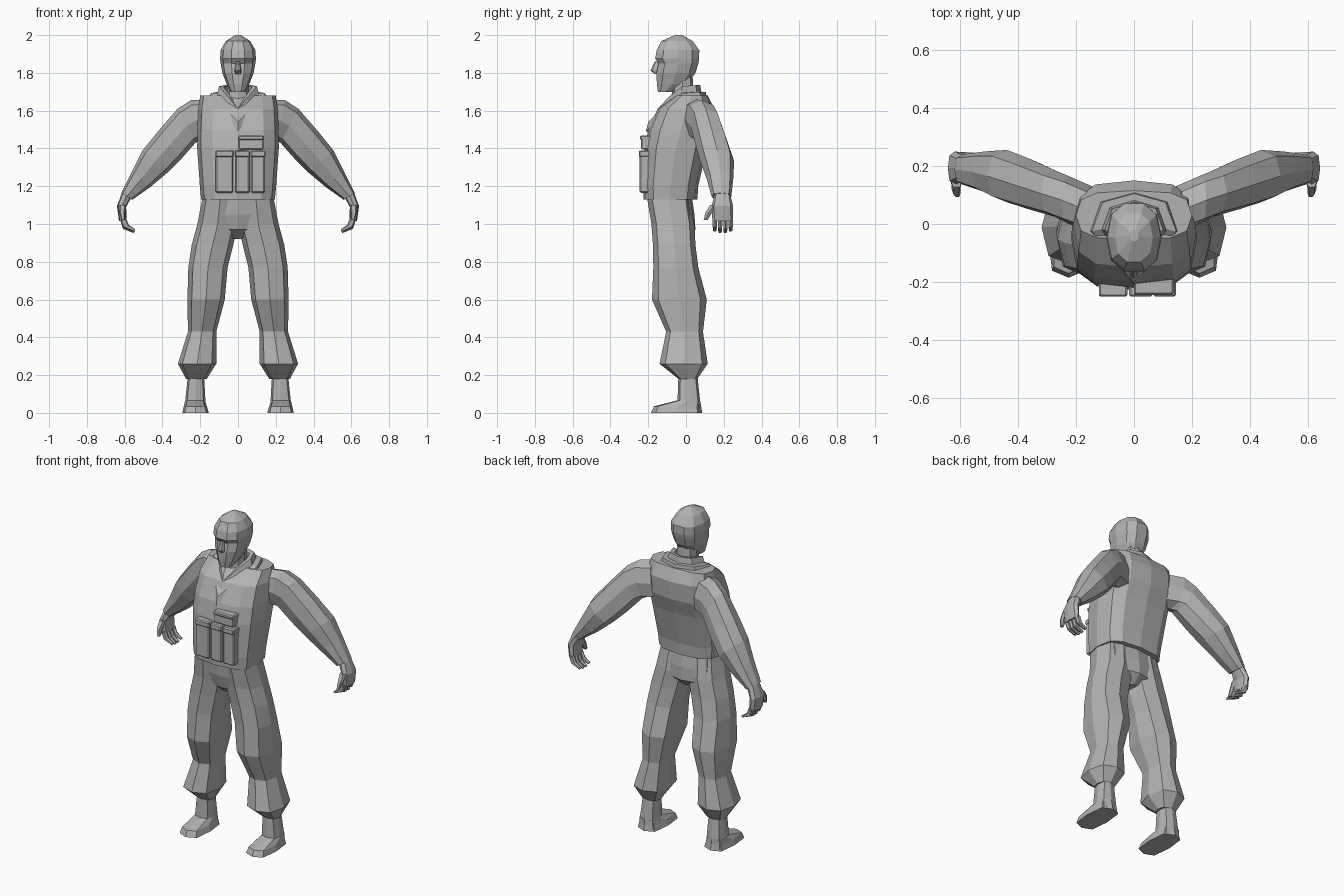
import bpy, bmesh
from math import sin, cos, tau, copysign

if "Cube" in bpy.data.objects:
    bpy.data.objects.remove(bpy.data.objects["Cube"])

grey = bpy.data.materials.new("plain_grey")
grey.use_nodes = True
grey.diffuse_color = (0.45, 0.45, 0.45, 1)
grey.node_tree.nodes["Principled BSDF"].inputs["Base Color"].default_value = grey.diffuse_color


def finish(name, bm):
    bmesh.ops.recalc_face_normals(bm, faces=bm.faces)
    mesh = bpy.data.meshes.new(name)
    bm.to_mesh(mesh)
    bm.free()
    mesh.materials.append(grey)
    obj = bpy.data.objects.new(name, mesh)
    bpy.context.collection.objects.link(obj)
    return obj


def skin(name, rings, closed=False):
    """Bridge rings of points; cap the ends, or join last to first."""
    bm = bmesh.new()
    rows = [[bm.verts.new(p) for p in ring] for ring in rings]
    n = len(rows[0])
    pairs = list(zip(rows, rows[1:]))
    if closed:
        pairs.append((rows[-1], rows[0]))
    else:
        bm.faces.new(rows[0])
        bm.faces.new(rows[-1])
    for a, b in pairs:
        for i in range(n):
            j = (i + 1) % n
            bm.faces.new((a[i], a[j], b[j], b[i]))
    return finish(name, bm)


def ring(xa, za, xb, zb, y0, y1, n, power, s):
    """Rounded section between two points in xz and two depths in y."""
    pts = []
    for i in range(n):
        c, d = (copysign(abs(f) ** (2 / power), f) if abs(f) > 1e-6 else 0
                for f in (cos(tau * i / n), sin(tau * i / n)))
        u = (c + 1) / 2
        pts.append((s * (xa + (xb - xa) * u), y0 + (y1 - y0) * (d + 1) / 2,
                    za + (zb - za) * u))
    return pts


def limb(name, sections, n=8, power=2.6, s=1):
    return skin(name, [ring(*r, n, power, s) for r in sections])


def stack(name, levels, n=8, power=2.6, s=1):
    """Level sections: z, x from, x to, y from, y to."""
    return limb(name, [(a, z, b, z, c, d) for z, a, b, c, d in levels], n, power, s)


def centred(name, levels, n=8, power=2.6):
    """Level sections about x = 0: z, half width, y from, y to."""
    return stack(name, [(z, -w, w, c, d) for z, w, c, d in levels], n, power)


def box(name, x0, x1, y0, y1, z0, z1, bevel=0.006):
    bm = bmesh.new()
    bmesh.ops.create_cube(bm, size=1)
    for v in bm.verts:
        v.co = ((x0 + x1) / 2 + v.co.x * (x1 - x0),
                (y0 + y1) / 2 + v.co.y * (y1 - y0),
                (z0 + z1) / 2 + v.co.z * (z1 - z0))
    bmesh.ops.bevel(bm, geom=bm.edges[:], offset=bevel, segments=1, affect="EDGES")
    return finish(name, bm)


# Head, nose and neck
centred("head", [
    (1.70, .04, -.15, -.07), (1.74, .06, -.158, .01), (1.80, .083, -.16, .055),
    (1.85, .092, -.15, .07), (1.875, .095, -.168, .075), (1.92, .092, -.16, .075),
    (1.968, .065, -.135, .04), (2.0, .015, -.06, -.02)], n=10, power=2.4)
centred("nose", [(1.86, .01, -.166, -.13), (1.812, .018, -.188, -.13),
                 (1.795, .018, -.165, -.13)], power=2)
centred("neck", [(1.58, .07, -.08, .06), (1.70, .058, -.075, .04),
                 (1.78, .058, -.075, .035)])

# Vest
centred("vest", [
    (1.13, .195, -.225, .06), (1.2, .202, -.228, .065), (1.4, .216, -.218, .11),
    (1.5, .215, -.2, .145), (1.61, .21, -.15, .15), (1.68, .2, -.055, .115)],
    n=12, power=3)

# Scarf: pointed front, raised around the neck
HALF = [(0, -1, 0), (.5, -.5, .48), (1, .15, .95), (.75, .8, 1), (0, 1, 1)]
OUTLINE = HALF + [(-x, y, t) for x, y, t in HALF[-2:0:-1]]


def scarf(name, bands):
    skin(name, [[(w * x, y0 + (y1 - y0) * (y + 1) / 2, zf + (zb - zf) * t)
                 for x, y, t in OUTLINE] for w, y0, y1, zf, zb in bands], closed=True)


scarf("scarf_outer", [(.16, -.212, .11, 1.49, 1.66), (.145, -.2, .105, 1.54, 1.70),
                      (.11, -.15, .08, 1.59, 1.70), (.1, -.1, .06, 1.5, 1.6)])
scarf("scarf_inner", [(.115, -.17, .085, 1.56, 1.68), (.1, -.15, .075, 1.61, 1.735),
                      (.075, -.11, .05, 1.62, 1.73), (.07, -.09, .04, 1.55, 1.64)])

# Chest pouches with flaps
for i, (a, b) in enumerate([(-.118, -.026), (-.014, .06), (.07, .142)]):
    box(f"pouch_{i + 1}", a, b, -.245, -.18, 1.165, 1.385)
    box(f"pouch_flap_{i + 1}", a - .003, b + .003, -.25, -.18, 1.355, 1.39)
box("chest_pouch", .002, .135, -.238, -.17, 1.395, 1.462)
box("chest_pouch_flap", 0, .137, -.244, -.17, 1.445, 1.468)

# Hips
centred("hips", [(1.15, .185, -.2, .03), (1.05, .195, -.19, .045),
                 (.97, .13, -.17, .05), (.92, .02, -.11, 0)], power=3)

for side, s in (("left", 1), ("right", -1)):
    # Trouser leg, gathered above the boot
    stack(f"{side}_trouser_leg", [
        (1.13, 0, .19, -.205, .025), (1.0, 0, .215, -.183, .045),
        (.89, .025, .245, -.175, .05), (.77, .055, .263, -.173, .065),
        (.6, .07, .268, -.18, .11), (.43, .115, .265, -.105, .09),
        (.26, .115, .318, -.14, .115), (.18, .165, .275, -.04, .06)], s=s)
    # Boot shaft and foot
    stack(f"{side}_boot_shaft", [
        (.2, .18, .265, -.04, .06), (.06, .172, .28, -.045, .075),
        (.01, .165, .285, -.05, .08)], power=3, s=s)
    stack(f"{side}_boot_foot", [
        (.065, .175, .28, -.05, .075), (.035, .165, .287, -.17, .08),
        (0, .155, .295, -.185, .086)], power=3.5, s=s)
    # Sleeve from shoulder to cuff
    limb(f"{side}_sleeve", [
        (.12, 1.44, .17, 1.66, -.03, .13), (.2, 1.44, .25, 1.655, .0, .165),
        (.225, 1.43, .32, 1.61, .025, .185), (.3, 1.345, .42, 1.495, .05, .225),
        (.37, 1.275, .505, 1.39, .075, .255), (.465, 1.195, .56, 1.28, .11, .25),
        (.56, 1.128, .618, 1.165, .135, .24)], s=s)
    # Hand with curled fingers
    limb(f"{side}_palm", [
        (.565, 1.14, .615, 1.165, .15, .235), (.592, 1.09, .641, 1.095, .135, .25),
        (.59, 1.02, .63, 1.015, .14, .25)], s=s)
    for i in range(4):
        y = .14 + i * .028
        drop = .008 if i in (1, 2) else 0
        limb(f"{side}_finger_{i + 1}", [
            (.592, 1.03, .628, 1.03, y, y + .026),
            (.578, .995 - drop, .608, .982 - drop, y, y + .025),
            (.545, .972 - drop, .552, .96 - drop, y + .003, y + .022)], n=6, s=s)
    limb(f"{side}_thumb", [
        (.592, 1.1, .63, 1.1, .125, .17), (.598, 1.06, .628, 1.06, .1, .14),
        (.598, 1.02, .618, 1.02, .092, .115)], n=6, s=s)
